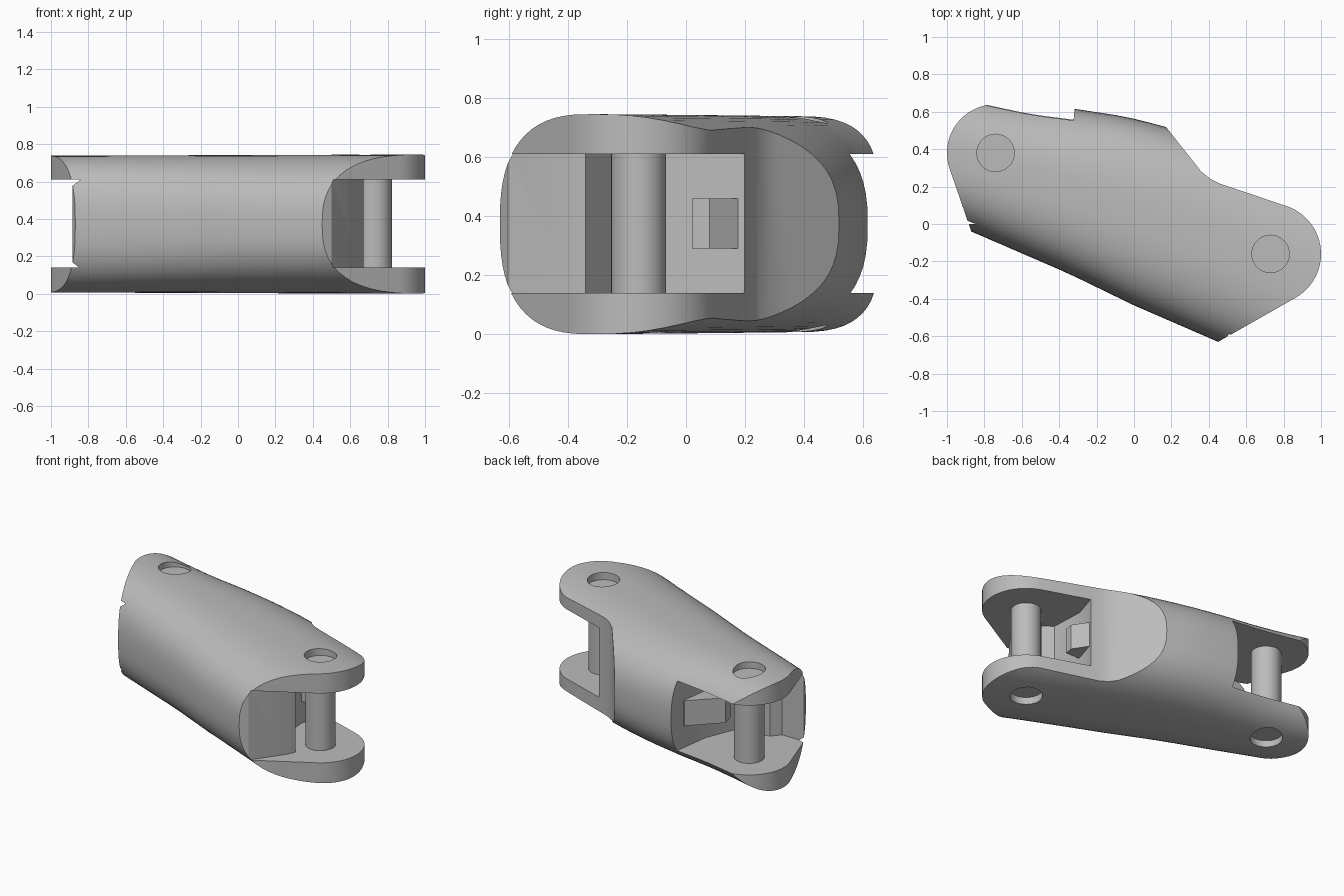
import bpy, bmesh, math
from mathutils import Vector

cube = bpy.data.objects.get("Cube")
if cube:
    bpy.data.objects.remove(cube, do_unlink=True)

grey = bpy.data.materials.new("plain_grey")
grey.use_nodes = True
COLOR = (0.5, 0.5, 0.5, 1)
grey.diffuse_color = COLOR
grey.node_tree.nodes["Principled BSDF"].inputs["Base Color"].default_value = COLOR

MID = 0.3725                       # middle height
SLOT = (0.14, 0.61)                # slot floor and ceiling
PIVOTS = [(-0.74, 0.38), (0.73, -0.16)]


def finish(name, bm):
    bmesh.ops.recalc_face_normals(bm, faces=bm.faces)
    mesh = bpy.data.meshes.new(name)
    bm.to_mesh(mesh)
    bm.free()
    mesh.materials.append(grey)
    obj = bpy.data.objects.new(name, mesh)
    bpy.context.collection.objects.link(obj)
    return obj


def prism(name, outline, z0, z1):
    bm = bmesh.new()
    base = bm.faces.new([bm.verts.new((x, y, z0)) for x, y in outline])
    top = bmesh.ops.extrude_face_region(bm, geom=[base])["geom"]
    bmesh.ops.translate(bm, vec=(0, 0, z1 - z0),
                        verts=[v for v in top if isinstance(v, bmesh.types.BMVert)])
    return finish(name, bm)


def arc(center, radius, start, end, steps=24):
    angles = [math.radians(start + (end - start) * i / steps) for i in range(steps + 1)]
    return [(center[0] + radius * math.cos(a), center[1] + radius * math.sin(a)) for a in angles]


def disc(center, radius):
    return arc(center, radius, 0, 352.5, 47)


def interpolate(points, x):
    for (x0, y0), (x1, y1) in zip(points, points[1:]):
        if x <= x1:
            break
    t = (x - x0) / (x1 - x0)
    return y0 + (y1 - y0) * t


def cut(obj, cutter, operation):
    mod = obj.modifiers.new(operation.lower(), "BOOLEAN")
    mod.operation = operation
    mod.solver = "EXACT"
    mod.object = cutter
    bpy.context.view_layer.objects.active = obj
    bpy.ops.object.modifier_apply(modifier=mod.name)
    bpy.data.objects.remove(cutter, do_unlink=True)


# Rounded shell: superellipse sections lofted along x
back_line = [(-1.1, 0.76), (-0.78, 0.685), (-0.55, 0.64), (-0.3, 0.613), (-0.05, 0.575),
             (0.17, 0.52), (0.45, 0.43), (0.85, 0.27), (1.1, 0.16)]
front_line = [(-1.1, 0.055), (-0.87, -0.04), (-0.35, -0.265), (0, -0.435), (0.45, -0.63), (1.1, -0.92)]
POWER = 2 / 2.6


def power(v):
    return math.copysign(abs(v) ** POWER, v)


bm = bmesh.new()
rings = []
COUNT, SIDES = 22, 64
for i in range(COUNT + 1):
    x = -1.1 + 2.2 * i / COUNT
    back, front = interpolate(back_line, x), interpolate(front_line, x)
    height = 0.369 + 0.0035 * x
    ring = []
    for k in range(SIDES):
        a = math.tau * k / SIDES
        ring.append(bm.verts.new((x, (back + front) / 2 + (back - front) / 2 * power(math.cos(a)),
                                  MID + height * power(math.sin(a)))))
    rings.append(ring)
for r0, r1 in zip(rings, rings[1:]):
    for k in range(SIDES):
        n = (k + 1) % SIDES
        bm.faces.new((r0[k], r0[n], r1[n], r1[k]))
bm.faces.new(rings[0])
bm.faces.new(rings[-1])
body = finish("body_with_lugs", bm)

# Side outline: two round lugs and the notch at the back
outline = [(-0.87, -0.04), (-0.8, -0.4), (0.2, -0.9), (0.45, -0.63)]
outline += arc(PIVOTS[1], 0.27, -60, 70)
outline += [(0.46, 0.215), (0.41, 0.24), (0.36, 0.28), (0.17, 0.52), (0.05, 0.68), (-0.3, 0.95), (-0.72, 0.9)]
outline += arc(PIVOTS[0], 0.26, 98, 198)
cut(body, prism("outline_cutter", outline, -0.2, 1), "INTERSECT")

# Hinge slots with a stop wedge and a pocket behind each pin
right_slot = [(0.47, -0.7), (0.5, -0.6), (0.65, -0.39), (0.67, -0.34), (0.47, -0.2),
              (0.46, 0.03), (0.51, 0.19), (0.6, 0.5), (1.3, 0.4), (1.3, -0.7)]
left_slot = [(-1.2, 0.0), (-0.885, 0.0), (-0.72, 0.0), (-0.67, 0.06), (-0.45, 0.08),
             (-0.36, 0.3), (-0.32, 0.58), (-0.31, 0.9), (-1.2, 0.9)]
for slot in (right_slot, left_slot):
    cut(body, prism("slot_cutter", slot, *SLOT), "DIFFERENCE")

# Shallow pin holes on both faces
for pivot in PIVOTS:
    for z0, z1 in ((-0.1, 0.05), (0.695, 0.9)):
        cut(body, prism("hole_cutter", disc(pivot, 0.1), z0, z1), "DIFFERENCE")

parts = [body]

# Hinge pins
for side, pivot in zip(("right", "left"), PIVOTS):
    parts.append(prism(side + "_end_pin", disc(pivot, 0.093), SLOT[0] - 0.02, SLOT[1] + 0.02))

# Stop tabs in the middle of each slot
parts.append(prism("notch_end_tab", [(0.43, 0.02), (0.56, 0.02), (0.57, 0.08), (0.5, 0.185), (0.43, 0.17)], 0.29, 0.46))
parts.append(prism("step_end_tab", [(-0.3, 0.5), (-0.34, 0.5), (-0.52, 0.32), (-0.5, 0.24), (-0.34, 0.25)], 0.29, 0.46))

# Smooth the round surfaces, keep the cut edges sharp
bpy.ops.object.select_all(action="DESELECT")
for obj in parts:
    obj.select_set(True)
    bpy.context.view_layer.objects.active = obj
bpy.ops.object.shade_smooth_by_angle(angle=math.radians(30))
